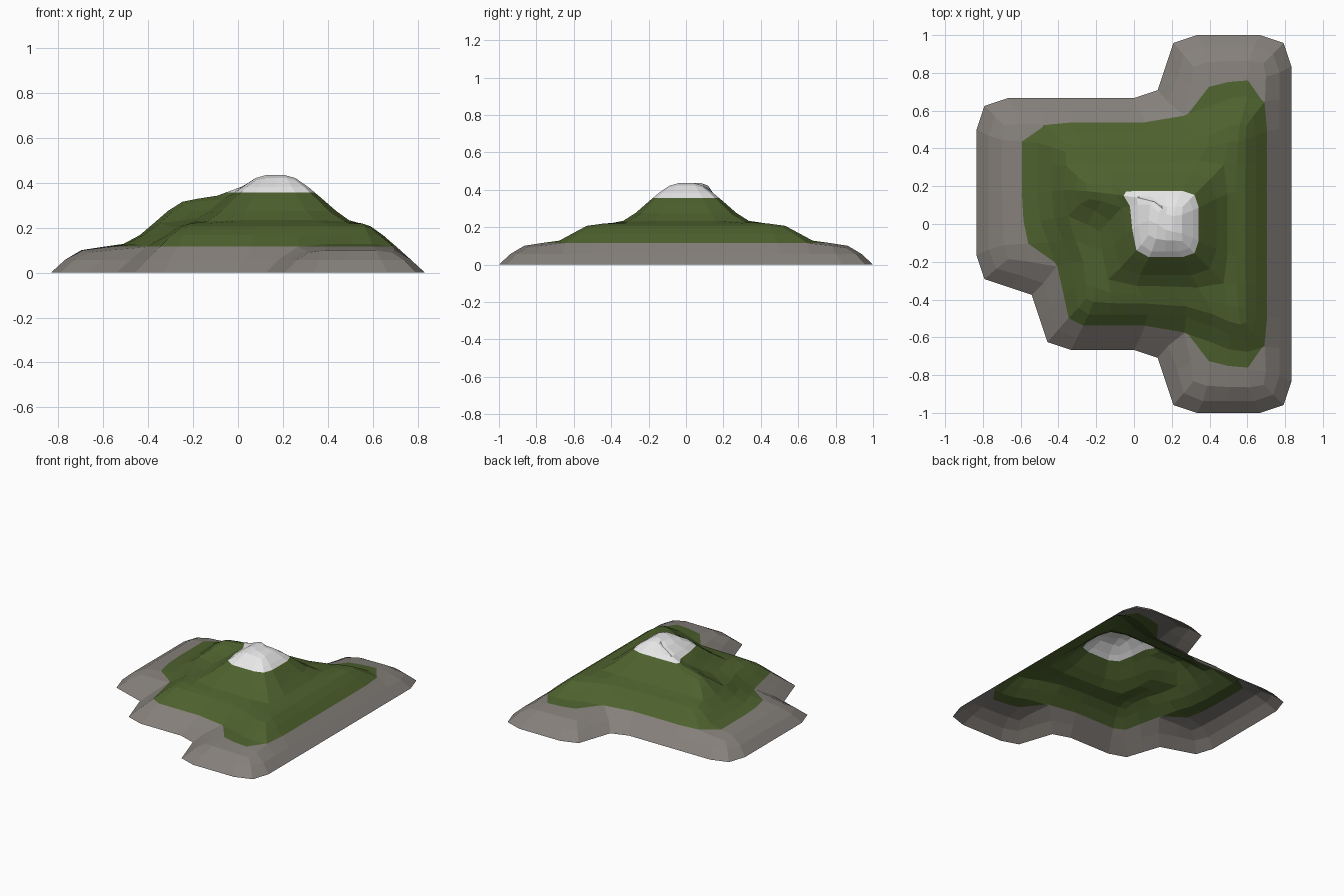
import bpy, bmesh

if "Cube" in bpy.data.objects:
    bpy.data.objects.remove(bpy.data.objects["Cube"])

S = 1 / 3                                   # size of one terrain cell
INSET = 0.125                               # slope width of every tier
X0, Y0 = -2.5 * S, -1.0


def block(cols, rows):
    return {(i, j) for i in cols for j in rows}


# Cells (column, row) of each stacked tier, with the tier's top height
land = (block(range(5), range(2, 5)) | block(range(1, 5), [1])
        | block([3, 4], [0, 5]))
tiers = [
    (land, 0.115),
    (block(range(1, 5), range(1, 5)), 0.22),
    (block([2, 3], [2, 3]) | {(1, 3)}, 0.33),
    (block([2, 3], [2, 3]), 0.435),
]

# Flat open ground sheet
bm = bmesh.new()
verts, cells = {}, {}


def corner(i, j):
    if (i, j) not in verts:
        verts[i, j] = bm.verts.new((X0 + i * S, Y0 + j * S, 0))
    return verts[i, j]


for i, j in sorted(land):
    cells[i, j] = bm.faces.new([corner(i, j), corner(i + 1, j),
                                corner(i + 1, j + 1), corner(i, j + 1)])
bm.normal_update()

# Raise each tier: inset its cells inward, then lift them
for keys, height in tiers:
    faces = [cells[k] for k in sorted(keys)]
    bmesh.ops.inset_region(bm, faces=faces, thickness=INSET, depth=0,
                           use_boundary=True, use_even_offset=True)
    for v in {v for f in faces for v in f.verts}:
        v.co.z = height
    bm.normal_update()

mesh = bpy.data.meshes.new("mountain")
bm.to_mesh(mesh)
bm.free()
hill = bpy.data.objects.new("mountain", mesh)
bpy.context.collection.objects.link(hill)

# Soften the cage by one subdivision
sub = hill.modifiers.new("soften", 'SUBSURF')
sub.levels = sub.render_levels = 1
sub.use_limit_surface = False
bpy.context.view_layer.objects.active = hill
hill.select_set(True)
bpy.ops.object.modifier_apply(modifier=sub.name)

# Rock, grass and snow
for name, col in (("rock grey", (0.235, 0.215, 0.197, 1)),
                  ("grass green", (0.075, 0.12, 0.027, 1)),
                  ("snow white", (0.8, 0.8, 0.8, 1))):
    m = bpy.data.materials.new(name)
    m.diffuse_color = col
    m.use_nodes = True
    m.node_tree.nodes["Principled BSDF"].inputs["Base Color"].default_value = m.diffuse_color
    mesh.materials.append(m)

# Cut along the colour heights and colour by height
LEVELS = (0.1165, 0.357)
bm = bmesh.new()
bm.from_mesh(mesh)
for z in LEVELS:
    bmesh.ops.bisect_plane(bm, geom=bm.verts[:] + bm.edges[:] + bm.faces[:],
                           plane_co=(0, 0, z), plane_no=(0, 0, 1), dist=1e-5)
for f in bm.faces:
    f.material_index = sum(f.calc_center_median().z > z for z in LEVELS)
    f.smooth = False
bm.to_mesh(mesh)
bm.free()
